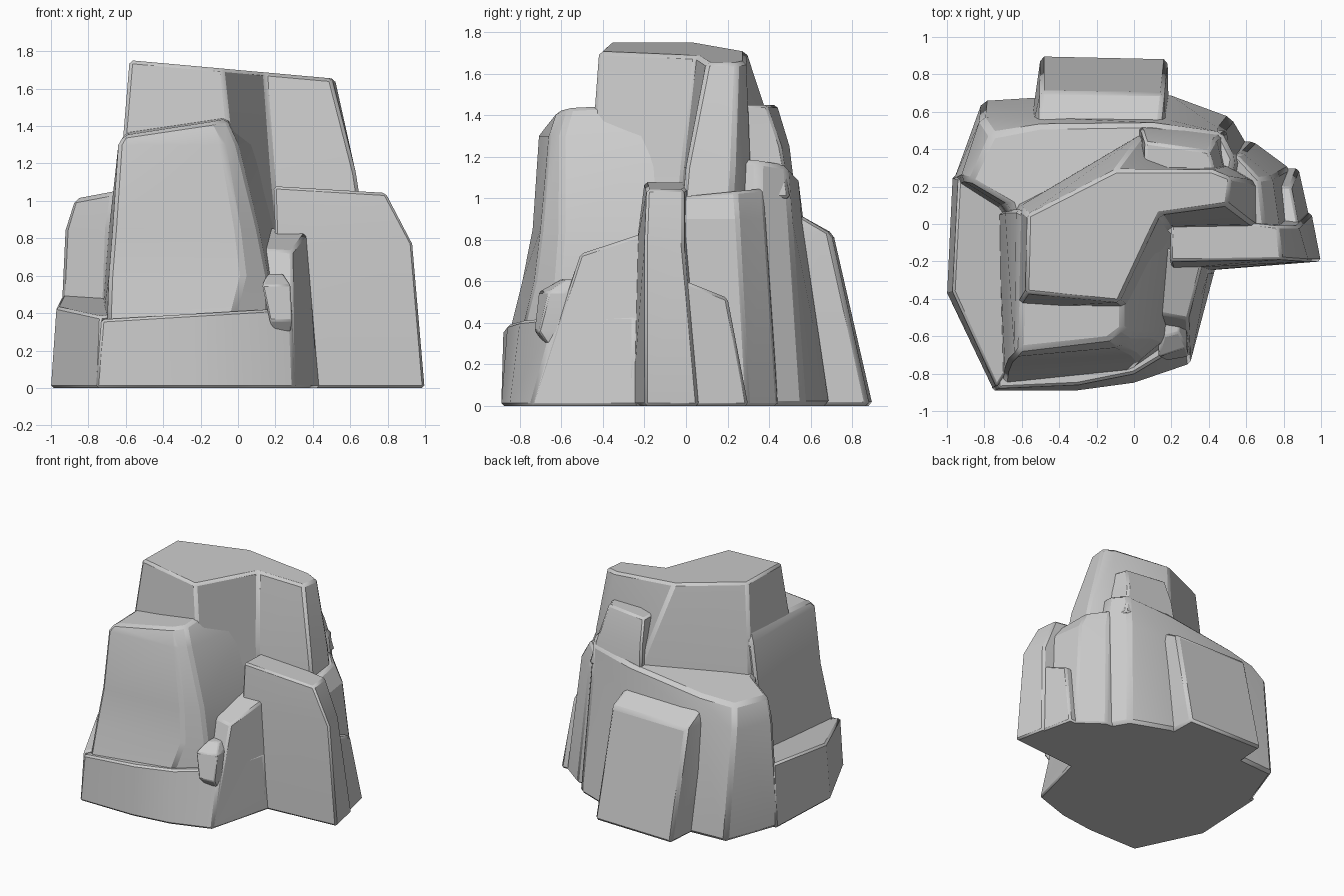
import bpy, bmesh


def rock(name, rings, bevel=0.014):
    """Loft a chunk through rings of (z, x_tilt, y_tilt, [(x, y), ...]) and chip its edges."""
    bm = bmesh.new()
    loops = [[bm.verts.new((x, y, z + tx * x + ty * y)) for x, y in pts]
             for z, tx, ty, pts in rings]
    for lo, hi in zip(loops, loops[1:]):
        n = len(lo)
        for i in range(n):
            j = (i + 1) % n
            bm.faces.new((lo[i], lo[j], hi[j], hi[i]))
    bm.faces.new(loops[0][::-1])
    bm.faces.new(loops[-1])
    bmesh.ops.recalc_face_normals(bm, faces=bm.faces)
    me = bpy.data.meshes.new(name)
    bm.to_mesh(me)
    bm.free()
    ob = bpy.data.objects.new(name, me)
    bpy.context.collection.objects.link(ob)
    mod = ob.modifiers.new("chipped_edges", 'BEVEL')
    mod.width = bevel
    mod.segments = 1
    mod.limit_method = 'ANGLE'
    mod.angle_limit = 0.5
    bpy.context.view_layer.objects.active = ob
    ob.select_set(True)
    bpy.ops.object.shade_smooth_by_angle(angle=0.44)
    ob.select_set(False)
    return ob


# Main body with the sloping ledge around the back and left
rock("main_body", [
    (0, 0, 0, [(-0.97, 0.22), (-0.81, 0.66), (-0.5, 0.68), (0.2, 0.69), (0.52, 0.57),
               (0.66, 0.33), (0.6, -0.1), (0.1, -0.3), (-0.6, -0.3), (-0.72, 0.06)]),
    (0.87, 0.03, 0, [(-0.93, 0.24), (-0.82, 0.57), (-0.5, 0.57), (0.17, 0.56), (0.47, 0.51),
                     (0.58, 0.35), (0.55, 0.05), (0, -0.1), (-0.6, -0.2), (-0.69, 0.09)]),
    (1.15, 0.13, -0.1, [(-0.88, 0.23), (-0.76, 0.48), (-0.5, 0.53), (0.1, 0.54), (0.47, 0.49),
                        (0.54, 0.35), (0.5, 0.15), (0, 0), (-0.58, -0.15), (-0.66, 0.1)]),
], 0.025)

# Summit block with its right-hand column
rock("summit", [
    (0.7, 0, 0, [(-0.66, -0.48), (0.05, -0.5), (0.22, -0.05), (0.7, -0.04),
                 (0.7, 0.2), (0.54, 0.32), (0.05, 0.49), (-0.66, 0.12)]),
    (1.15, 0, 0, [(-0.63, -0.45), (-0.02, -0.46), (0.18, -0.01), (0.63, 0.0),
                  (0.63, 0.23), (0.5, 0.31), (0.04, 0.48), (-0.62, 0.09)]),
    (1.7, -0.09, 0, [(-0.58, -0.37), (-0.08, -0.42), (0.14, 0.05), (0.5, 0.1),
                     (0.52, 0.25), (0.42, 0.29), (-0.1, 0.29), (-0.57, 0.05)]),
], 0.018)

# Shelf tucked behind the summit
rock("rear_shelf", [
    (1.0, 0, 0, [(0.05, 0.2), (0.52, 0.2), (0.5, 0.5), (0.02, 0.53)]),
    (1.25, 0, 0, [(0.05, 0.2), (0.5, 0.2), (0.44, 0.46), (0.04, 0.5)]),
    (1.45, 0, 0, [(0.05, 0.2), (0.46, 0.2), (0.4, 0.39), (0.06, 0.44)]),
])

# Low plinth along the front
rock("front_apron", [
    (0, 0, 0, [(-0.76, -0.89), (-0.3, -0.89), (0, -0.85), (0.3, -0.75),
               (0.43, -0.25), (0.3, 0.1), (-0.75, 0.1)]),
    (0.41, 0.06, 0, [(-0.73, -0.88), (-0.3, -0.86), (0, -0.8), (0.28, -0.63),
                     (0.4, -0.25), (0.3, 0.1), (-0.73, 0.1)]),
])

# Tall scooped slab standing on the plinth, its right side flush with the summit
rock("front_slab", [
    (0.36, 0.06, 0, [(-0.7, -0.86), (-0.03, -0.79), (0.16, -0.66), (0.24, -0.05), (-0.73, 0.07)]),
    (0.6, 0, 0, [(-0.69, -0.79), (0.03, -0.73), (0.16, -0.62), (0.23, -0.03), (-0.71, 0.07)]),
    (0.85, 0, 0, [(-0.67, -0.74), (0.0, -0.7), (0.11, -0.6), (0.2, -0.02), (-0.69, 0.08)]),
    (1.3, 0, 0, [(-0.64, -0.71), (-0.08, -0.66), (0.0, -0.6), (0.1, -0.05), (-0.63, 0.08)]),
    (1.475, 0.15, 0.05, [(-0.61, -0.67), (-0.14, -0.62), (-0.06, -0.56), (-0.06, -0.2), (-0.59, 0.06)]),
], 0.02)

# Low block on the left
rock("left_block", [
    (0, 0, 0, [(-1.0, -0.37), (-0.75, -0.89), (-0.5, -0.5), (-0.6, 0.25), (-0.97, 0.26)]),
    (0.47, 0, 0.1, [(-0.97, -0.36), (-0.735, -0.875), (-0.5, -0.5), (-0.6, 0.22), (-0.94, 0.25)]),
])

# Sloping step between the slab and the right buttress
rock("right_step", [
    (0, 0, 0, [(0.0, -0.76), (0.3, -0.75), (0.44, -0.22), (0.1, -0.1)]),
    (0.9, 0, 0.33, [(0.13, -0.48), (0.29, -0.51), (0.37, -0.2), (0.1, -0.1)]),
])

# Right buttress, its rear half and the foot beside it
rock("right_buttress", [
    (0, 0, 0, [(0.25, -0.26), (1.0, -0.2), (0.95, 0.06), (0.25, 0.1)]),
    (0.77, 0, 0, [(0.2, -0.24), (0.935, -0.2), (0.88, -0.01), (0.22, 0.08)]),
    (1.09, -0.06, 0, [(0.19, -0.2), (0.79, -0.19), (0.77, -0.01), (0.2, 0.05)]),
])
rock("rear_buttress", [
    (0, 0, 0, [(0.4, -0.05), (0.88, -0.03), (0.83, 0.3), (0.64, 0.44), (0.4, 0.45)]),
    (0.9, 0, 0, [(0.4, -0.05), (0.78, -0.03), (0.74, 0.25), (0.58, 0.38), (0.4, 0.4)]),
    (1.01, 0, 0.1, [(0.4, -0.05), (0.7, -0.03), (0.67, 0.24), (0.55, 0.37), (0.4, 0.38)]),
])
rock("right_foot", [
    (0, 0, 0, [(0.6, -0.15), (0.98, -0.15), (0.88, 0.3), (0.6, 0.3)]),
    (0.6, 0, -0.4, [(0.6, -0.1), (0.9, -0.1), (0.84, 0.2), (0.6, 0.2)]),
])

# Leaning slab at the back
rock("back_slab", [
    (0, 0, 0, [(-0.54, 0.4), (0.19, 0.4), (0.18, 0.885), (-0.5, 0.9)]),
    (0.83, 0, 0, [(-0.57, 0.4), (0.18, 0.4), (0.16, 0.7), (-0.5, 0.71)]),
    (0.93, 0, 0, [(-0.55, 0.4), (0.16, 0.4), (0.14, 0.53), (-0.5, 0.53)]),
], 0.02)

# Small knob wedged at the end of the front seam
rock("knob", [
    (0.3, 0, 0, [(0.19, -0.68), (0.28, -0.67), (0.28, -0.55), (0.19, -0.55)]),
    (0.36, 0, 0, [(0.17, -0.73), (0.29, -0.71), (0.29, -0.55), (0.17, -0.55)]),
    (0.55, 0, 0, [(0.13, -0.71), (0.28, -0.66), (0.28, -0.53), (0.13, -0.5)]),
    (0.61, 0, 0, [(0.16, -0.6), (0.24, -0.58), (0.24, -0.52), (0.16, -0.5)]),
], 0.008)
